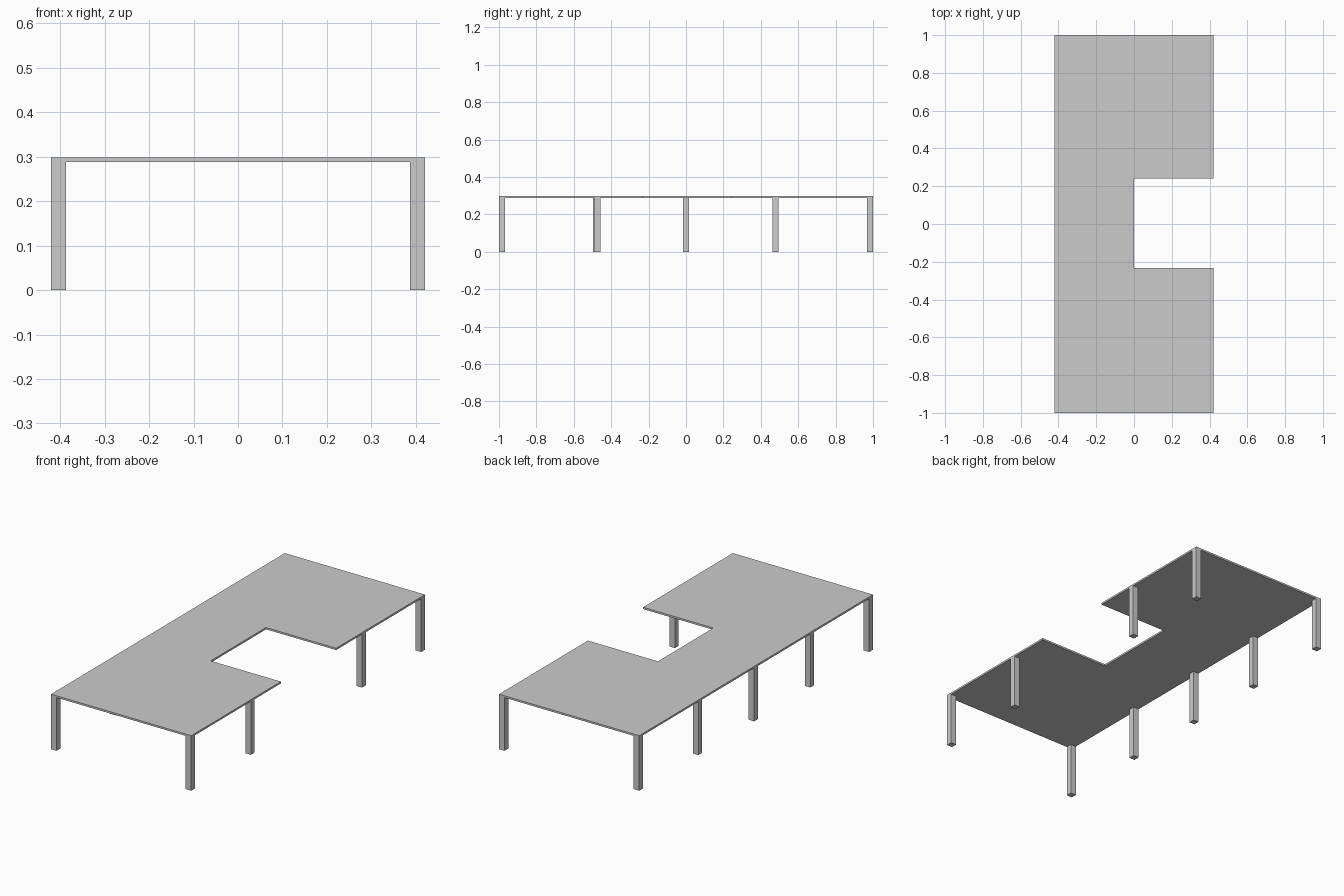
import bpy, bmesh

if "Cube" in bpy.data.objects:
    bpy.data.objects.remove(bpy.data.objects["Cube"])

HALF_X, HALF_Y = 0.42, 1.0
TOP, UNDER, LEG = 0.298, 0.288, 0.033


def prism(name, outline, z0, z1):
    """Extrude a flat outline from z0 up to z1."""
    bm = bmesh.new()
    face = bm.faces.new([bm.verts.new((x, y, z0)) for x, y in outline])
    ext = bmesh.ops.extrude_face_region(bm, geom=[face])
    verts = [g for g in ext["geom"] if isinstance(g, bmesh.types.BMVert)]
    bmesh.ops.translate(bm, verts=verts, vec=(0, 0, z1 - z0))
    bmesh.ops.recalc_face_normals(bm, faces=bm.faces)
    mesh = bpy.data.meshes.new(name)
    bm.to_mesh(mesh)
    bm.free()
    obj = bpy.data.objects.new(name, mesh)
    bpy.context.collection.objects.link(obj)
    return obj


def leg(name, x, y):
    h = LEG / 2
    prism(name, [(x - h, y - h), (x + h, y - h), (x + h, y + h), (x - h, y + h)],
          0, UNDER)


# C-shaped table top with a notch on the right side
prism("table_top", [(-HALF_X, -HALF_Y), (HALF_X, -HALF_Y), (HALF_X, -0.233),
                    (0, -0.233), (0, 0.24), (HALF_X, 0.24),
                    (HALF_X, HALF_Y), (-HALF_X, HALF_Y)], UNDER, TOP)

# Legs flush with the long edges: five on the left, four on the right
end = HALF_Y - LEG / 2
rows = {"left": (-1, (-end, -0.48, 0, 0.478, end)),
        "right": (1, (-end, -0.474, 0.478, end))}
for side, (sign, ys) in rows.items():
    for i, y in enumerate(ys):
        leg(f"{side}_leg_{i + 1}", sign * (HALF_X - LEG / 2), y)
